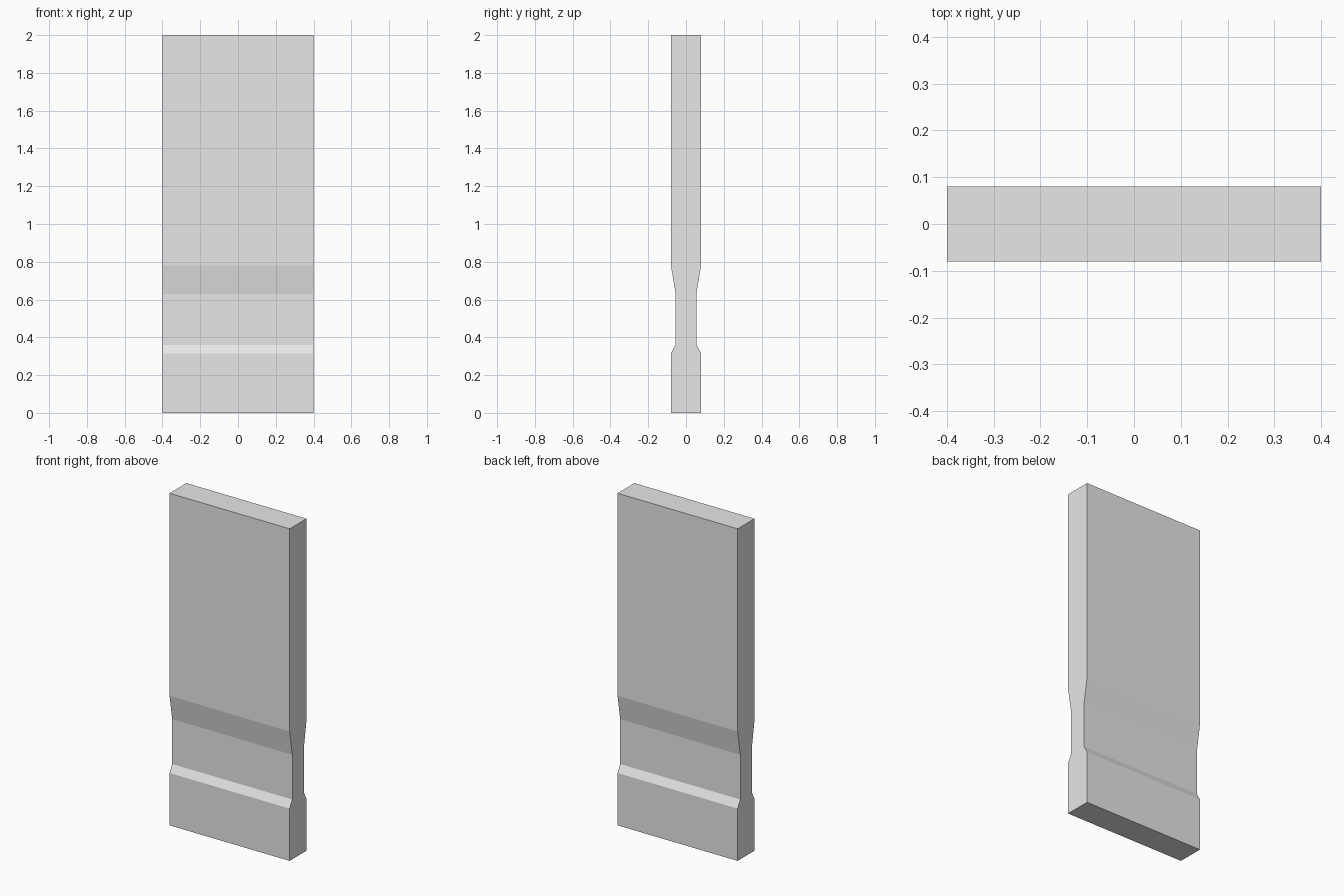
import bpy
import bmesh

cube = bpy.data.objects.get("Cube")
if cube:
    bpy.data.objects.remove(cube, do_unlink=True)

HALF_WIDTH = 0.4

# Flat grey for the whole slab
grey = bpy.data.materials.new("plain_grey")
grey.use_nodes = True
colour = (0.8, 0.8, 0.8, 1)
grey.diffuse_color = colour
bsdf = next(n for n in grey.node_tree.nodes if n.type == "BSDF_PRINCIPLED")
bsdf.inputs["Base Color"].default_value = colour

# Half profile (depth, height): base, narrow waist, tall upper panel
half = [(0.08, 0), (0.08, 0.315), (0.055, 0.36),
        (0.055, 0.63), (0.08, 0.78), (0.08, 2)]
outline = half + [(-y, z) for y, z in reversed(half)]

# Side profile extruded across the width
bm = bmesh.new()
side = bm.faces.new([bm.verts.new((-HALF_WIDTH, y, z)) for y, z in outline])
extruded = bmesh.ops.extrude_face_region(bm, geom=[side], use_keep_orig=True)
moved = [v for v in extruded["geom"] if isinstance(v, bmesh.types.BMVert)]
bmesh.ops.translate(bm, verts=moved, vec=(2 * HALF_WIDTH, 0, 0))
bmesh.ops.recalc_face_normals(bm, faces=bm.faces)

mesh = bpy.data.meshes.new("waisted_slab")
bm.to_mesh(mesh)
bm.free()
mesh.materials.append(grey)
slab = bpy.data.objects.new("waisted_slab", mesh)
bpy.context.collection.objects.link(slab)
